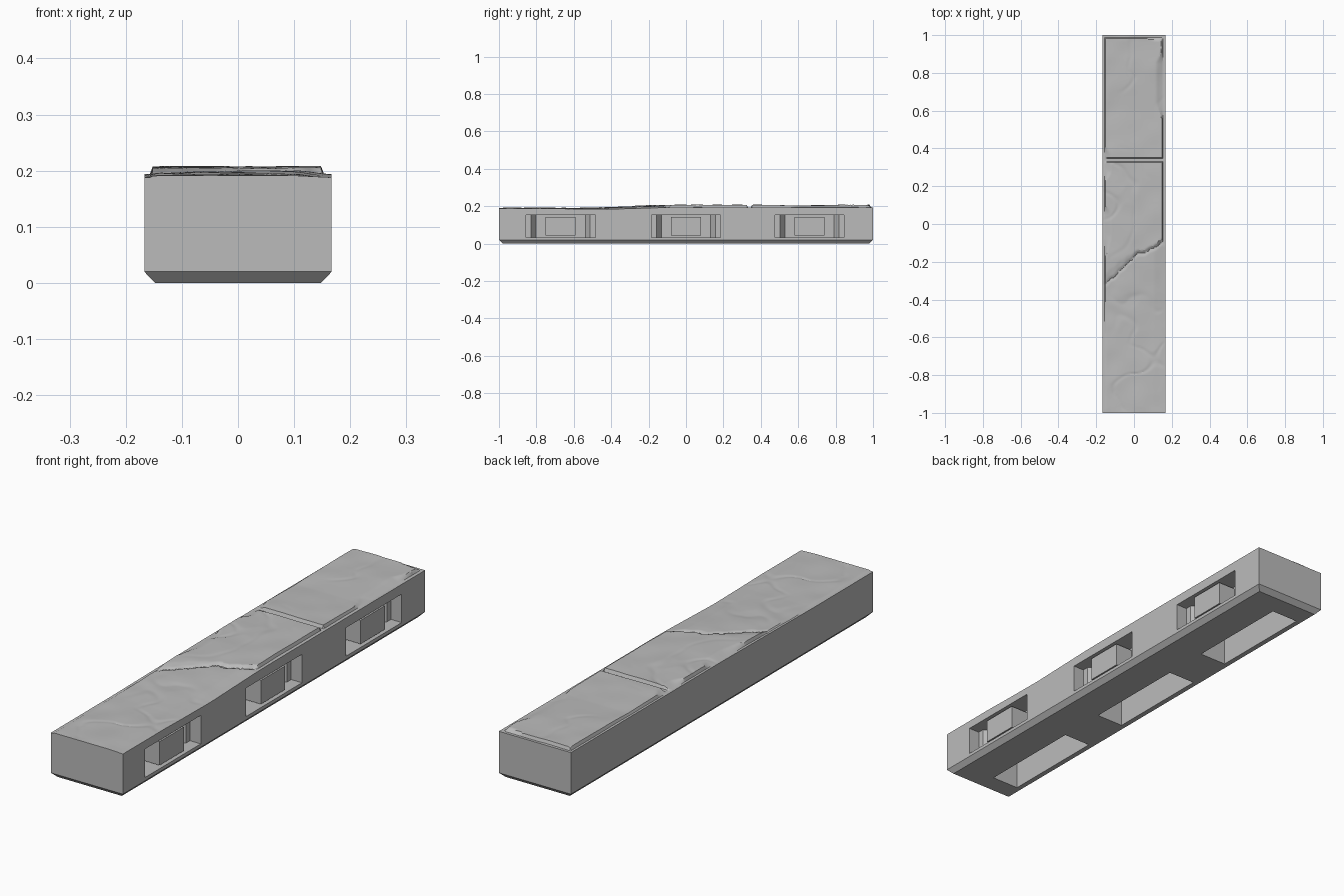
import bpy, bmesh, math
from mathutils import Vector, noise

cube = bpy.data.objects.get("Cube")
if cube:
    bpy.data.objects.remove(cube, do_unlink=True)

HX, HY = 0.167, 1.0
CENTRES = (-0.67, 0.0, 0.66)

stone = bpy.data.materials.new("grey stone")
stone.use_nodes = True
GREY = (0.5, 0.5, 0.5, 1)
stone.diffuse_color = GREY
stone.node_tree.nodes["Principled BSDF"].inputs["Base Color"].default_value = GREY


def make_object(name, bm):
    bmesh.ops.recalc_face_normals(bm, faces=bm.faces)
    mesh = bpy.data.meshes.new(name)
    bm.to_mesh(mesh)
    bm.free()
    mesh.materials.append(stone)
    obj = bpy.data.objects.new(name, mesh)
    bpy.context.collection.objects.link(obj)
    return obj


def add_prism(bm, outline, z0, z1):
    face = bm.faces.new([bm.verts.new((x, y, z0)) for x, y in outline])
    top = bmesh.ops.extrude_face_region(bm, geom=[face])["geom"]
    for v in top:
        if isinstance(v, bmesh.types.BMVert):
            v.co.z = z1


def rect(x0, x1, y0, y1):
    return [(x0, y0), (x1, y0), (x1, y1), (x0, y1)]


def clamp(t):
    return max(0.0, min(1.0, t))


def mix(a, b, t):
    return a + (b - a) * clamp(t)


def fractal(x, y, scale, seed):
    return noise.noise(Vector((x * scale, y * scale, seed)))


def crack_y(x):
    # wandering front edge of the raised slab
    line = mix(-0.17, -0.10, x / 0.15) if x > 0 else mix(-0.17, -0.31, -x / 0.15)
    return line + 0.03 * fractal(x, 0, 25, 3)


def height(x, y):
    # low ledge around the slabs, sagging toward the worn front
    ledge = mix(0.188, 0.194, (y + 0.6) / 0.6)
    ledge -= 0.006 * clamp(1 - abs(y + 0.42) / 0.3) * clamp(x / HX)
    border = min(x + 0.157, 0.153 - x, 0.988 - y)
    chip = clamp(4 * fractal(x, y, 4, 9) - 0.6)
    width = 0.005 + 0.03 * chip
    edge = clamp(border / width)
    # raised slabs with a straight joint between them
    joint = clamp((abs(y - 0.339) - 0.008) / 0.006)
    front = y - crack_y(x)
    slab = clamp(front / mix(0.05, 0.012, (x + 0.08) / 0.1))
    raised = 0.013 - 0.004 * clamp(1 - abs(y - 0.6) / 0.22)
    # worn part in front of the crack
    left = clamp((x + 0.157) / 0.006)
    worn = mix(0.003, 0.008, (y + 0.6) / 0.4) * left * clamp((0.167 - x) / 0.06)
    z = ledge + mix(worn, raised * edge * joint, slab)
    # weathered lumps and shallow veins
    inner = clamp(min(HX - abs(x), HY - abs(y)) / 0.03) * joint
    wob = 0.04 * fractal(x, y, 9, 5)
    vein = clamp(1 - abs(fractal(x + wob, y + wob, 5, 1)) / 0.07)
    patch = clamp(0.5 + 2 * fractal(x, y, 3, 7))
    z += inner * (0.0028 * fractal(x, y, 9, 2) - 0.003 * vein * patch)
    # narrow fissure along the broken slab edge
    z -= 0.006 * inner * clamp(1 - abs(front + 0.006) / 0.012)
    return min(z, 0.211)


def spaced(half, count, extras):
    vals = [-half + 2 * half * i / count for i in range(count + 1)]
    gap = half / count * 0.6
    vals = [v for v in vals if abs(v) == half or all(abs(v - e) > gap for e in extras)]
    return sorted(vals + list(extras))


# Kerb body: weathered top grid, straight sides, chamfered foot
xs = spaced(HX, 44, (-0.157, -0.152, 0.148, 0.153))
ys = spaced(HY, 260, (0.325, 0.331, 0.347, 0.353, 0.983, 0.988))
bm = bmesh.new()
grid = [[bm.verts.new((x, y, height(x, y))) for x in xs] for y in ys]
for row, nxt in zip(grid, grid[1:]):
    for i in range(len(xs) - 1):
        bm.faces.new((row[i], row[i + 1], nxt[i + 1], nxt[i]))
rim = [e for e in bm.edges if e.is_boundary]
for z, sx, sy in ((0.02, 1, 1), (0.0, 0.148 / HX, 0.98)):
    geom = bmesh.ops.extrude_edge_only(bm, edges=rim)["geom"]
    rim = [g for g in geom if isinstance(g, bmesh.types.BMEdge)]
    for v in {v for e in rim for v in e.verts}:
        v.co = (v.co.x * sx, v.co.y * sy, z)
bmesh.ops.holes_fill(bm, edges=rim, sides=0)
body = make_object("kerb_body", bm)

# Cutter for the side pockets and the underside recesses
half_pocket = [(0.2, 0.185), (0.117, 0.185), (0.117, 0.158), (0.08, 0.132)]
pocket = [(x, -y) for x, y in half_pocket] + half_pocket[::-1]
bm = bmesh.new()
for c in CENTRES:
    add_prism(bm, [(x, y + c) for x, y in pocket], 0.034, 0.153)
    add_prism(bm, rect(-0.126, 0.0, c - 0.23, c + 0.23), -0.05, 0.15)
cutter = make_object("recess_cutter", bm)
cutter.hide_render = True

mod = body.modifiers.new("recesses", "BOOLEAN")
mod.operation = "DIFFERENCE"
mod.solver = "EXACT"
mod.object = cutter
bpy.ops.object.select_all(action="DESELECT")
bpy.context.view_layer.objects.active = body
body.select_set(True)
bpy.ops.object.modifier_apply(modifier=mod.name)
bpy.data.objects.remove(cutter, do_unlink=True)
bpy.ops.object.shade_smooth_by_angle(angle=math.radians(25))

# Blocks standing in the side pockets
for i, c in enumerate(CENTRES):
    bm = bmesh.new()
    add_prism(bm, rect(0.07, 0.162, c - 0.08, c + 0.08), 0.044, 0.143)
    make_object(f"pocket_block_{i + 1}", bm)
